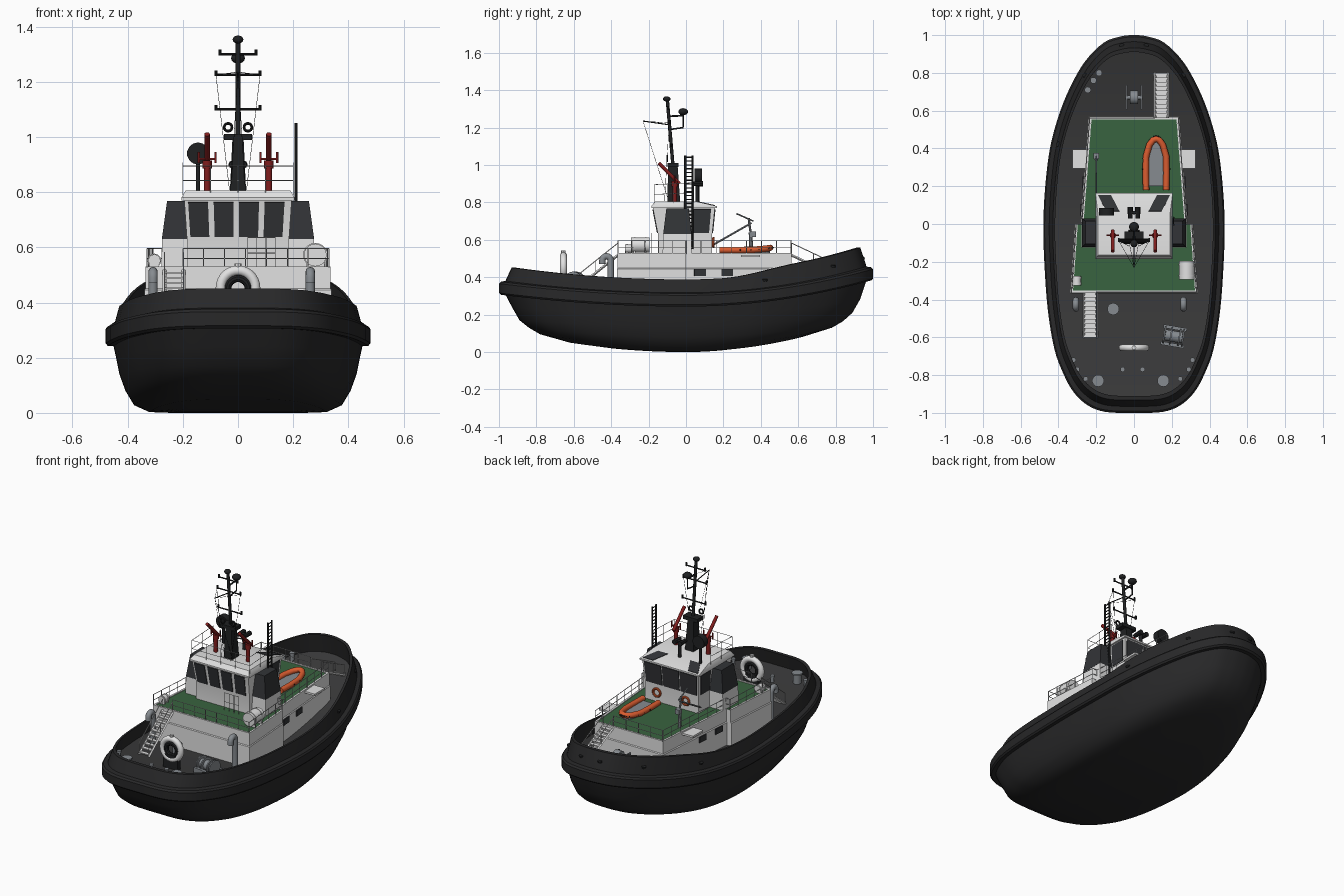
import bpy, bmesh, math
from mathutils import Vector as V, Matrix as M

if "Cube" in bpy.data.objects:
    bpy.data.objects.remove(bpy.data.objects["Cube"])
COLS = {"hull black": (.021, .021, .022), "deck grey": (.042, .042, .043), "house white": (.76, .76, .76), "deck green": (.04, .125, .05),
        "glass dark": (.032, .034, .038), "rubber orange": (.72, .11, .03), "monitor red": (.22, .012, .012),
        "fitting grey": (.24, .26, .28), "mast black": (.014, .015, .016), "rail grey": (.5, .51, .52)}
for k, c in COLS.items():
    bpy.data.materials.new(k).diffuse_color = (*c, 1)
bm = bmesh.new()  # shared build mesh, emptied by finish()
Z = V((0, 0, 1))
def finish(name, *mats):
    bmesh.ops.recalc_face_normals(bm, faces=bm.faces)
    me = bpy.data.meshes.new(name)
    bm.to_mesh(me)
    bm.clear()
    for m in mats: me.materials.append(bpy.data.materials[m])
    me.shade_smooth()
    me.set_sharp_from_angle(angle=math.radians(35))
    bpy.context.collection.objects.link(bpy.data.objects.new(name, me))
def box(c, s, rz=0):
    bmesh.ops.create_cube(bm, size=1, matrix=M.Translation(c) @ M.Rotation(rz, 4, 'Z') @ M.Diagonal((*s, 1)))
def rod(a, b, r, r2=None, n=8):
    a, b = V(a), V(b)
    m = M.Translation((a + b) / 2) @ (b - a).to_track_quat('Z', 'Y').to_matrix().to_4x4()
    bmesh.ops.create_cone(bm, cap_ends=True, segments=n, radius1=r, radius2=r2 or r, depth=(b - a).length, matrix=m)
def ball(c, r, sz=1):
    bmesh.ops.create_uvsphere(bm, u_segments=14, v_segments=8, radius=r, matrix=M.Translation(c) @ M.Diagonal((1, 1, sz, 1)))
def skin(rings, caps=True, closed=False):
    R = [[bm.verts.new(p) for p in ring] for ring in rings]
    n = len(R[0])
    for A, B in zip(R, R[1:] + (R[:1] if closed else [])):
        for j in range(n): bm.faces.new((A[j], A[(j + 1) % n], B[(j + 1) % n], B[j]))
    if caps and not closed: bm.faces.new(R[0]), bm.faces.new(R[-1])
    return R
def tube(pts, r, up, closed=False, n=10):
    # round tube along a planar path whose plane normal is up
    pts, up, rings, k = [V(p) for p in pts], V(up), [], len(pts)
    for i, p in enumerate(pts):
        t = (pts[(i + 1) % k] - pts[i - 1]) if closed else pts[min(i + 1, k - 1)] - pts[max(i - 1, 0)]
        s = t.normalized().cross(up)
        rings.append([p + r * (math.cos(j * math.tau / n) * s + math.sin(j * math.tau / n) * up) for j in range(n)])
    skin(rings, True, closed)
def arc(c, r, ax, a1=math.tau, n=18):
    return [V(c) + r * (math.cos(a1 * i / n) * V(ax) + math.sin(a1 * i / n) * Z) for i in range(n + (a1 < 6))]
def loft(*layers): skin([[(x, y, z) for x, y in p] for p, z in layers])
def rect(x0, x1, y0, y1): return [(x0, y0), (x1, y0), (x1, y1), (x0, y1)]
def pane(face, uv, t=.004):
    # thin plate on a quad face, corners given in the face's own 0..1 coordinates
    a, b, c, d = [V(p) for p in face]
    q = [a.lerp(b, u).lerp(d.lerp(c, u), v) for u, v in uv]
    n = (b - a).cross(d - a).normalized() * t
    skin([[p - n for p in q], [p + n for p in q]])
def rail(pts, h=.07, step=.08, r=.002):
    for a, b in zip(map(V, pts), map(V, pts[1:])):
        k = max(1, round((b - a).length / step))
        for i in range(k + 1): rod(a.lerp(b, i / k), a.lerp(b, i / k) + Z * h, r, n=6)
        for f in (.5, 1): rod(a + Z * h * f, b + Z * h * f, r, n=6)
# hull: plan outline scaled into rings from keel up over fender and bulwark to deck
CTRL = [V(p) for p in ((-.15, -.995), (0, -1), (.15, -.995), (.245, -.96), (.32, -.89), (.375, -.79), (.422, -.66), (.457, -.45), (.475, -.2),
        (.48, 0), (.47, .2), (.445, .4), (.4, .57), (.34, .72), (.26, .86), (.16, .96), (.07, .993), (0, 1), (-.07, .993))]
half = []
for p0, p1, p2, p3 in zip(CTRL, CTRL[1:], CTRL[2:], CTRL[3:]):
    half += [.5 * (2 * p1 + (p2 - p0) * t + (2 * p0 - 5 * p1 + 4 * p2 - p3) * t * t + (3 * p1 - p0 - 3 * p2 + p3) * t ** 3) for t in (0, .25, .5, .75)]
half.append(V((0, 1)))
outline = half + [V((-p.x, p.y)) for p in half[-2:0:-1]]
N = len(outline)
def ftop(y): return .313 + (.14 if y > 0 else .063) * y * y
def btop(y):
    s = min(1, max(0, (y - .2) / .45))
    return ftop(y) + .075 + .03 * s * s * (3 - 2 * s)
def dz(y): return ftop(y / .93) - .01
def low(m, s, b): return lambda y: m + ((b if y > 0 else s) - m) * y * y
RINGS = [(.5, .4, low(0, .02, .04)), (.67, .62, low(.003, .05, .08)), (.785, .78, low(.028, .095, .13)), (.85, .84, low(.08, .13, .165)),
         (.895, .89, low(.14, .17, .21)), (.92, .93, low(.2, .24, .28)), (.94, .965, lambda y: ftop(y) - .07), (.985, .99, lambda y: ftop(y) - .07),
         (1, 1, lambda y: ftop(y) - .06), (1, 1, lambda y: ftop(y) - .01), (.985, .99, ftop), (.935, .965, lambda y: ftop(y) + .004),
         (.917, .95, lambda y: ftop(y) * .5 + btop(y) * .5), (.895, .932, btop), (.87, .91, btop), (.89, .93, lambda y: ftop(y) - .01)]
R = skin([[(p.x * sx, p.y * sy, f(p.y)) for p in outline] for sx, sy, f in RINGS], False)
for ring, mi in ((R[0], 0), (R[-1], 1)):
    for j in range(N // 2):
        bm.faces.new(list(dict.fromkeys((ring[j], ring[j + 1], ring[N - j - 1], ring[(N - j) % N])))).material_index = mi
finish("hull", "hull black", "deck grey")
# mooring holes in bow bulwark
for i, s in ((i, s) for i in (41, 51, 60) for s in (1, -1)):
    p, q = half[i], half[i + 1] - half[i - 1]
    c, nrm = V((s * p.x * .917, p.y * .95, ftop(p.y) * .5 + btop(p.y) * .5)), V((s * q.y, -q.x, .25)).normalized()
    rod(c - nrm * .006, c + nrm * .004, .013, n=14)
finish("mooring_holes", "mast black")
# deckhouse with coaming around the green upper deck
HALF = [(.335, -.365), (.31, 0), (.28, 0), (.237, .565)]
def plan(g):
    r = [(x + g, y + (-g, 0, 0, g)[i]) for i, (x, y) in enumerate(HALF)]
    return r + [(-x, y) for x, y in r[::-1]]
loft((plan(.004), .3), (plan(.004), .445), (plan(0), .45), (plan(0), .53), (plan(-.012), .53), (plan(-.012), .52))
for s in (1, -1): box((s * .285, .345, .514), (.08, .1, .012))
finish("deckhouse", "house white")
loft((plan(-.0125), .519), (plan(-.0125), .526))
finish("upper_deck", "deck green")
for s, y in ((1, .075), (1, .22), (-1, .075), (-1, .22)): box((s * (.286 - .0761 * y), y, .425), (.009, .062, .036), s * .076)
finish("deckhouse_windows", "glass dark")
# wheelhouse, roof, windows and funnel casings
W = [rect(-.185, .185, -.15, .14), rect(-.195, .195, -.178, .155)]
loft((W[0], .522), (W[0], .63), (W[1], .775))
finish("wheelhouse", "house white")
loft((rect(-.205, .205, -.185, .165), .77), (rect(-.205, .205, -.185, .165), .78), (rect(-.19, .19, -.165, .05), .806))
finish("wheelhouse_roof", "house white")
AFT, FORE = [(.035 + .238 * k, .22 + .238 * k) for k in range(4)], [(.03 + .32 * k, .33 + .32 * k) for k in range(3)]
for i, spans in enumerate((AFT, [(.64, .94)], FORE, [(.06, .36)])):
    j = (i + 1) % 4
    for u, v in spans: pane([(*W[0][i], .63), (*W[0][j], .63), (*W[1][j], .775), (*W[1][i], .775)], rect(u, v, .05, .92))
for uv in ([(.03, .1), (.2, .1), (.3, .85), (.12, .85)], [(.8, .1), (.97, .1), (.88, .85), (.7, .85)]):
    pane([(.205, .165, .78), (-.205, .165, .78), (-.19, .05, .806), (.19, .05, .806)], uv, .003)
finish("wheelhouse_windows", "glass dark")
for name, mat, a, b in (("casing_base", "house white", (.278, -.125, .03, .522), (.275, -.122, .03, .63)),
                        ("funnel_casing", "glass dark", (.276, -.122, .03, .63), (.257, -.105, .015, .768))):
    for s in (1, -1): loft(*[([(s * x, y) for x, y in rect(.17, *p[:3])], p[3]) for p in (a, b)])
    finish(name, mat)
# railings
for s in (1, -1): rail([(s * x * .985, y, .525) for x, y in HALF])
rail([(-.2, -.36, .525), (.33, -.36, .525)])
rail([(-.235, .56, .525), (.11, .56, .525)])
rail([(-.2, .04, .8), (-.2, -.17, .79), (.2, -.17, .79), (.2, .04, .8)], h=.105, step=.1, r=.0016)
rail([(.035, -.185, .525), (.135, -.185, .525)], h=.11, step=.03, r=.0016)
finish("railings", "rail grey")
# stairs
for x, y0, y1 in ((.145, .565, .8), (-.232, -.365, -.6)):
    a0, b0, h = V((x, y0, .517)), V((x, y1, dz(y1))), Z * .065
    for i in range(10): box(a0.lerp(b0, (i + .5) / 10), (.066, .0235, .006))
    for a, b in ((a0 + V((s, 0, 0)), b0 + V((s, 0, 0))) for s in (-.034, .034)):
        rod(a, b, .007, n=4)
        rod(a + h, b + h, .0025, n=6)
        for t in (0, .5, 1): rod(a.lerp(b, t), a.lerp(b, t) + h, .0025, n=6)
finish("stairs", "house white")
# inflatable boat with floor and grab handles, and life rings
SIDE = [(.064, .18, .545), (.062, .27, .545), (.064, .36, .547), (.082, .42, .552), (.102, .445, .556)]
BOAT = SIDE + [(.117, .45, .557)] + [(.234 - x, y, z) for x, y, z in SIDE[::-1]]
tube(BOAT, .017, Z, n=12)
for x in (-.1, .1): tube(arc((x, .147, .585), .024, (1, 0, 0)), .007, (0, 1, 0), True)
finish("rescue_boat_and_life_rings", "rubber orange")
for p in (V(a).lerp(V(b), t) for a, b in zip(BOAT, BOAT[1:]) for t in (.25, .75)):
    ball(p + (p - V((.117, .3, .545))).normalized() * .017, .0045)
finish("boat_handles", "mast black")
loft(*[([(x, max(y, .2)) for x, y, _ in BOAT], z) for z in (.529, .541)])
finish("boat_floor", "fitting grey")
# raft canisters and towing arch
for x, y, z, r, l in ((.28, -.245, .572, .041, .1), (-.303, -.3, .552, .022, .05)):
    rod((x, y - l / 2, z), (x, y + l / 2, z), r, n=20)
    for k in (-.3, .3):
        rod((x, y + l * k - .004, z), (x, y + l * k + .004, z), r + .003, n=20)
        box((x, y + l * k, z - r), (r * 1.6, .01, .02))
tube(arc((0, -.655, .453), .063, (1, 0, 0), n=28), .018, (0, 1, 0), True, 14)
rod((0, -.655, .525), (0, -.655, .542), .012)
finish("raft_canisters_and_towing_arch", "house white")
tube(arc((0, -.655, .45), .038, (1, 0, 0)), .014, (0, 1, 0), True)
box((0, -.655, .375), (.1, .03, .09))
finish("towing_arch_lining", "mast black")
# davit, vents, winch, windlass and bollards
for a, b, r in (((.35, .52), (.345, .64), .01), ((.345, .64), (.335, .715), .006), ((.36, .7), (.27, .74), .004), ((.35, .69), (.14, .57), .005)):
    rod((-.2, *a), (-.2, *b), r)
box((-.2, .36, .63), (.03, .03, .03))
for x in (-.308, .262):
    tube([(x, -.403, dz(-.43)), *arc((x, -.425, .49), .022, (0, 1, 0), math.pi, 8), (x, -.447, .47)], .017, (1, 0, 0), n=12)
wz, rot = dz(-.6), M.Translation((.21, -.595, 0)) @ M.Rotation(-.17, 4, 'Z')
for k, w, r in ((0, .045, .03), (-.05, .004, .046), (-.015, .004, .046), (.03, .004, .046), (.05, .004, .046)):
    rod(rot @ V((k - w, 0, wz + .055)), rot @ V((k + w, 0, wz + .055)), r, n=18)
for k in (-.045, .045):
    box(rot @ V((0, k, wz + .02)), (.125, .018, .04), -.17)
    box((k * .85, .67, dz(.66) + .025), (.006, .13, .05))
for w, r in ((.045, .01), (.02, .036)): rod((-w, .67, dz(.66) + .04), (w, .67, dz(.66) + .04), r, n=16)
small = [(s * x - .005, y, .013) for s in (1, -1) for x, y in ((.315, -.72), (.295, -.77), (.25, -.82))]
for x, y, r in small + [(-.11, -.45, .032), (-.19, -.83, .032), (.155, -.83, .032), (-.06, -.77, .013), (.045, -.77, .013),
                        (-.245, .71, .017), (-.215, .76, .017), (-.185, .8, .017)]:
    rod((x, y, dz(y) - .01), (x, y, dz(y) + r * 1.2 + .015), r * .75, n=14)
    rod((x, y, dz(y) + r * 1.2 + .015), (x, y, dz(y) + r * 1.2 + .025), r, n=14)
finish("deck_fittings", "fitting grey")
# fire monitors
for x in (-.112, .112):
    for a, b, r in (((0, -.06, .79), (0, -.06, .9), .012), ((0, -.06, .885), (0, -.06, .915), .017), ((0, -.035, .9), (0, -.145, 1.01), .01),
                    ((-.03, -.06, .92), (.03, -.06, .92), .004), ((-.03, -.06, .905), (-.03, -.06, .945), .004), ((.03, -.06, .905), (.03, -.06, .945), .004)):
        rod(V((x, 0, 0)) + V(a), V((x, 0, 0)) + V(b), r, n=12)
finish("fire_monitors", "monitor red")
# mast with yards, lamps, radar, searchlights, stays and the ladder mast beside the wheelhouse
loft((rect(-.03, .03, -.1, -.03), .79), (rect(-.02, .02, -.095, -.045), 1.0))
box((0, -.07, 1.0), (.1, .06, .022))
for y, z, r in ((-.103, 1.353, .02), (-.015, 1.285, .026)): ball((0, y, z), r, .72)
for a, b, r in (((0, -.07, 1), (0, -.1, 1.35), .009), ((0, -.09, 1.26), (0, -.01, 1.265), .005), ((0, -.085, 1.19), (0, -.015, 1.2), .004),
                ((0, -.015, 1.2), (0, -.015, 1.28), .004), ((0, -.09, 1.215), (0, -.23, 1.235), .003), ((-.145, .065, .78), (-.145, .065, .91), .008),
                ((0, .06, .79), (0, .06, .9), .01), ((-.02, .06, .9), (.02, .06, .9), .008), ((-.145, .045, .94), (-.145, .085, .94), .04)):
    rod(a, b, r, n=14)
for s in (-1, 1):
    for w, z, y in ((.065, 1.3, -.096), (.08, 1.225, -.09), (.08, 1.1, -.08)):
        rod((0, y, z), (s * w, y, z), .004)
        rod((s * w, y, z - .005), (s * w, y, z + .016), .006)
    rod((s * .02, .03, .9), (s * .02, .09, .9), .012, .015)
    tube(arc((s * .036, -.1, 1.035), .014, (1, 0, 0)), .005, (0, 1, 0), True, 8)
    for a, b in (((.08, -.09, 1.225), (.03, -.115, .8)), ((.08, -.09, 1.225), (0, -.23, 1.235)), ((0, -.23, 1.235), (.025, -.1, .83))):
        rod((s * a[0], *a[1:]), (s * b[0], *b[1:]), .001, n=4)
    rod((.21, .015 + s * .019, .55), (.21, .015 + s * .019, 1.05), .0055, n=6)
for i in range(24): rod((.21, -.004, .57 + i * .0205), (.21, .034, .57 + i * .0205), .003, n=6)
finish("mast_and_lights", "mast black")

for m in bpy.data.materials:
    if m.users and not m.is_grease_pencil:
        m.use_nodes = True
        m.node_tree.nodes["Principled BSDF"].inputs["Base Color"].default_value = m.diffuse_color
